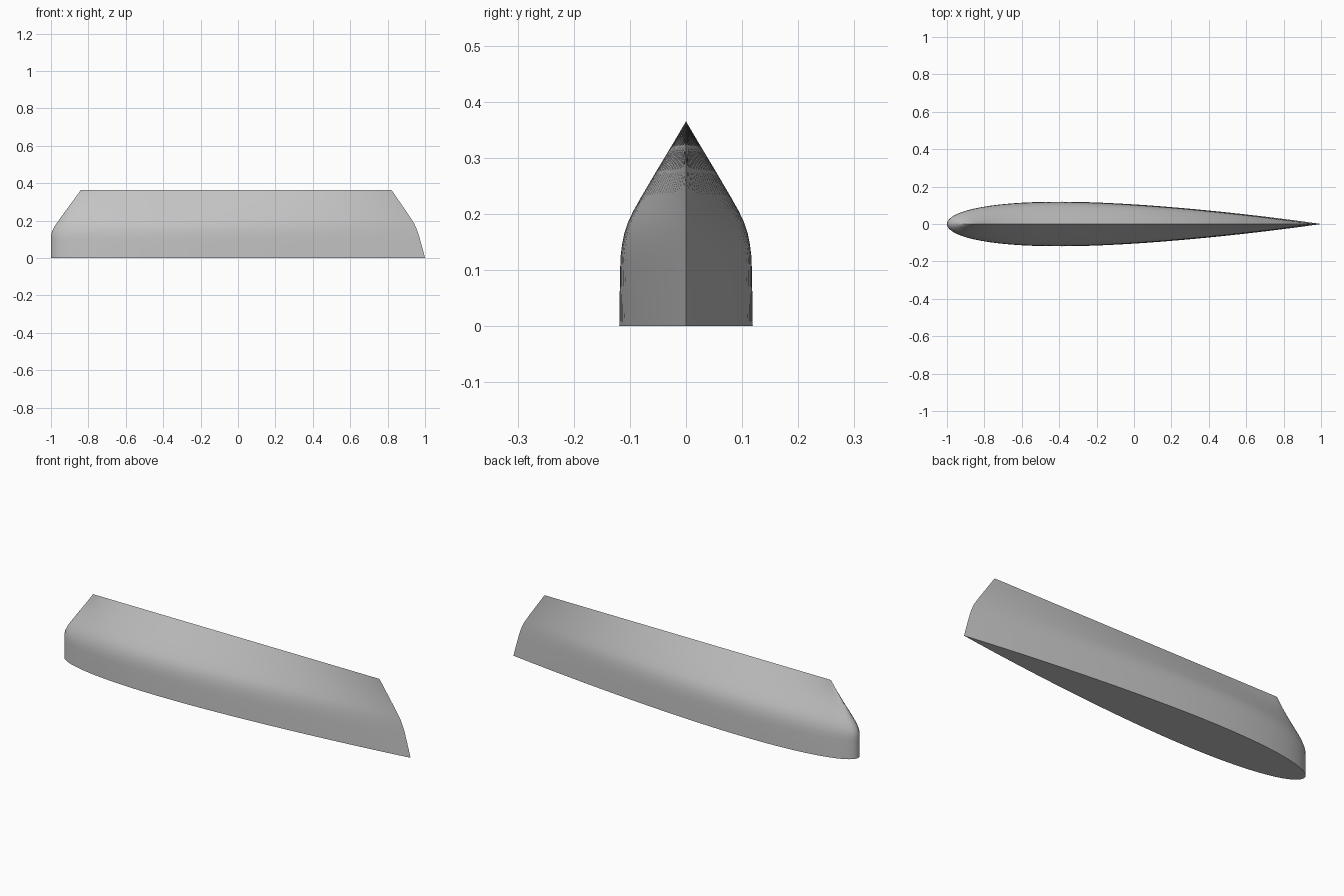
import bpy, bmesh, math

if "Cube" in bpy.data.objects:
    bpy.data.objects.remove(bpy.data.objects["Cube"])

# Heights of the lofted sections: z, nose x, tail x, half thickness
LEVELS = [
    (0.000, -1.000, 1.000, 0.1190),
    (0.050, -1.000, 0.987, 0.1183),
    (0.100, -1.000, 0.973, 0.1175),
    (0.125, -0.999, 0.966, 0.1165),
    (0.145, -0.993, 0.959, 0.1140),
    (0.165, -0.983, 0.951, 0.1100),
    (0.185, -0.970, 0.942, 0.1035),
    (0.205, -0.956, 0.929, 0.0940),
    (0.230, -0.938, 0.913, 0.0800),
    (0.275, -0.905, 0.882, 0.0535),
    (0.320, -0.872, 0.851, 0.0265),
    (0.365, -0.840, 0.820, 0.0000),
]
N = 40  # chord steps per side


def thickness(t):
    """Symmetric foil half thickness, 1 at its widest, closed at the tail."""
    return 10 * (0.2969 * math.sqrt(t) - 0.126 * t - 0.3516 * t**2
                 + 0.2843 * t**3 - 0.1036 * t**4)


def foil_ring(z, nose, tail, half):
    ring = []
    for i in range(2 * N):
        t = (1 + math.cos(math.pi * i / N)) / 2
        side = 1 if i <= N else -1
        y = 0 if i in (0, N) else side * half * thickness(t)
        ring.append((nose + (tail - nose) * t, y, z))
    return ring


# Foil body: stacked rings closing to a ridge at the top
bm = bmesh.new()
rings = [[bm.verts.new(p) for p in foil_ring(*lv)] for lv in LEVELS]
for a, b in zip(rings, rings[1:]):
    for i in range(2 * N):
        j = (i + 1) % (2 * N)
        bm.faces.new((a[i], a[j], b[j], b[i]))
bm.faces.new(rings[0][::-1])  # flat base
bmesh.ops.remove_doubles(bm, verts=bm.verts, dist=1e-5)
bmesh.ops.recalc_face_normals(bm, faces=bm.faces)

mesh = bpy.data.meshes.new("foil_body")
bm.to_mesh(mesh)
bm.free()
body = bpy.data.objects.new("foil_body", mesh)
bpy.context.collection.objects.link(body)

grey = bpy.data.materials.new("light grey")
grey.diffuse_color = (0.55, 0.55, 0.55, 1)
grey.use_nodes = True
grey.node_tree.nodes["Principled BSDF"].inputs["Base Color"].default_value = grey.diffuse_color
mesh.materials.append(grey)

# Smooth skin with sharp base, ridge and tail
bpy.context.view_layer.objects.active = body
body.select_set(True)
bpy.ops.object.shade_smooth_by_angle(angle=math.radians(30))
# Keep the ridge and the tail line crisp where the foil is thin
sharp = mesh.attributes.get("sharp_edge") or mesh.attributes.new("sharp_edge", "BOOLEAN", "EDGE")
for e in mesh.edges:
    p, q = (mesh.vertices[v].co for v in e.vertices)
    if abs(p.y) + abs(q.y) < 1e-6 and (p.x + q.x > 1.5 or p.z + q.z > 0.72):
        sharp.data[e.index].value = True
